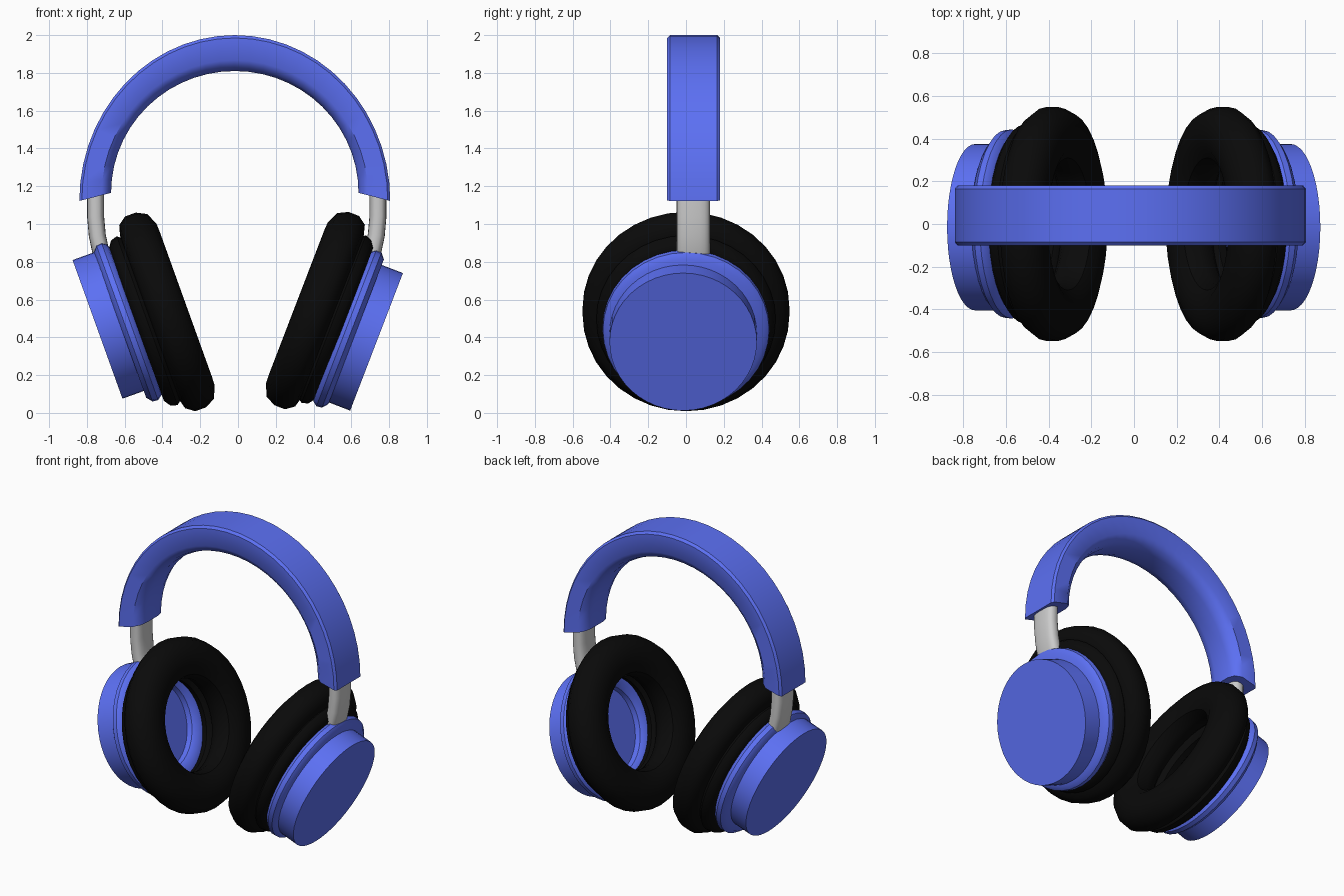
import bpy, bmesh, math

if "Cube" in bpy.data.objects:
    bpy.data.objects.remove(bpy.data.objects["Cube"])


def material(name, rgb):
    m = bpy.data.materials.new(name)
    m.diffuse_color = (*rgb, 1)
    m.use_nodes = True
    m.node_tree.nodes["Principled BSDF"].inputs["Base Color"].default_value = m.diffuse_color
    return m


BLUE = material("blue", (0.107, 0.162, 0.9))
BLACK = material("black", (0.003, 0.003, 0.003))


def loft(name, rings, mat=None, close=False, angle=40):
    """Skin a list of closed cross-sections; cap the ends or join them up."""
    bm = bmesh.new()
    vs = [[bm.verts.new(p) for p in ring] for ring in rings]
    n = len(vs[0])
    pairs = list(zip(vs, vs[1:])) + ([(vs[-1], vs[0])] if close else [])
    for a, b in pairs:
        for i in range(n):
            j = (i + 1) % n
            bm.faces.new((a[i], a[j], b[j], b[i]))
    if not close:
        bm.faces.new(vs[0])
        bm.faces.new(vs[-1])
    bmesh.ops.recalc_face_normals(bm, faces=bm.faces)
    me = bpy.data.meshes.new(name)
    bm.to_mesh(me)
    bm.free()
    ob = bpy.data.objects.new(name, me)
    bpy.context.collection.objects.link(ob)
    if mat:
        me.materials.append(mat)
    bpy.ops.object.select_all(action='DESELECT')
    bpy.context.view_layer.objects.active = ob
    ob.select_set(True)
    bpy.ops.object.shade_smooth_by_angle(angle=math.radians(angle))
    return ob


def lathe(name, profile, side, tilt, s0, y0, dt, mat, close=True, seg=36):
    """Spin (radius, depth) points round the tilted cup axis."""
    c, s = math.cos(tilt), math.sin(tilt)

    def place(r, t, a):
        u, t = s0 + r * math.cos(a), t + dt
        return (side * (u * s + t * c), y0 + r * math.sin(a), u * c - t * s)

    rings = [[place(r, t, 2 * math.pi * i / seg) for i in range(seg)] for r, t in profile]
    return loft(name, rings, mat, close)


# Headband: rounded-edge section swept over an arch
# section: (y, blend from inner 0 to outer 1)
SECTION = [(-0.085, 1), (0.165, 1), (0.18, 0.92), (0.18, 0.3), (0.15, 0.08),
           (0.10, 0), (-0.02, 0), (-0.07, 0.08), (-0.10, 0.3), (-0.10, 0.92)]
rings = []
for i in range(29):
    a = math.pi * i / 28
    ca, sa = math.cos(a), math.sin(a)
    outer = (0.823 * ca, 1.122 + 0.878 * sa)
    inner = (0.655 * ca, 1.165 + 0.645 * sa)
    rings.append([(-0.017 + inner[0] + (outer[0] - inner[0]) * k, y,
                   inner[1] + (outer[1] - inner[1]) * k) for y, k in SECTION])
loft("headband", rings, BLUE)

# Cup profiles
CUSHION = [(.36, .085), (.41, .08), (.455, .082), (.52, .11), (.548, .165), (.548, .225),
           (.515, .27), (.46, .285), (.36, .285), (.31, .25), (.29, .18), (.31, .115)]
BACKING = [(.44, .25), (.475, .295), (.465, .33), (.43, .355), (.36, .355),
           (.32, .33), (.31, .29), (.34, .26)]
RIM = [(.38, .335), (.425, .35), (.443, .375), (.44, .405), (.41, .43), (.30, .43),
       (.275, .40), (.28, .365), (.31, .34)]
CAP = [(.39, .40), (.39, .55)]

# Strut centreline (x, z) with slight bend into the cup
STRUT = [(.74, 1.28), (.741, 1.15), (.741, 1.04), (.732, .94), (.715, .86), (.69, .79), (.66, .73)]

# side, label, tilt, centre offsets of cushion / backing / rim / cap, depth shift, strut shift
SIDES = [(1, "right", 21.0, (.655, .645, .625, .614), 0, 0),
         (-1, "left", 19.8, (.633, .622, .650, .668), -.015, .013)]
for side, label, tilt, (s1, s2, s3, s4), dt, dx in SIDES:
    th = math.radians(tilt)
    lathe("cushion_" + label, CUSHION, side, th, s1, 0, dt, BLACK)
    lathe("cushion_backing_" + label, BACKING, side, th, s2, 0, dt / 2, BLACK)
    lathe("cup_rim_" + label, RIM, side, th, s3, 0, 0, BLUE)
    lathe("cup_cap_" + label, CAP, side, th, s4, -0.015, 0, BLUE, close=False, seg=48)

    # Metal strut with an oval section
    rings = []
    for i, (x, z) in enumerate(STRUT):
        p, q = STRUT[max(i - 1, 0)], STRUT[min(i + 1, len(STRUT) - 1)]
        d = math.hypot(q[0] - p[0], q[1] - p[1])
        nx, nz = -(q[1] - p[1]) / d, (q[0] - p[0]) / d
        ring = []
        for k in range(20):
            a = 2 * math.pi * k / 20
            ca, sa = math.cos(a), math.sin(a)
            w = 0.045 * math.copysign(abs(ca) ** 0.7, ca)
            y = 0.038 + 0.088 * math.copysign(abs(sa) ** 0.7, sa)
            ring.append((side * (x + dx + nx * w), y, z + nz * w))
        rings.append(ring)
    loft("strut_" + label, rings)
